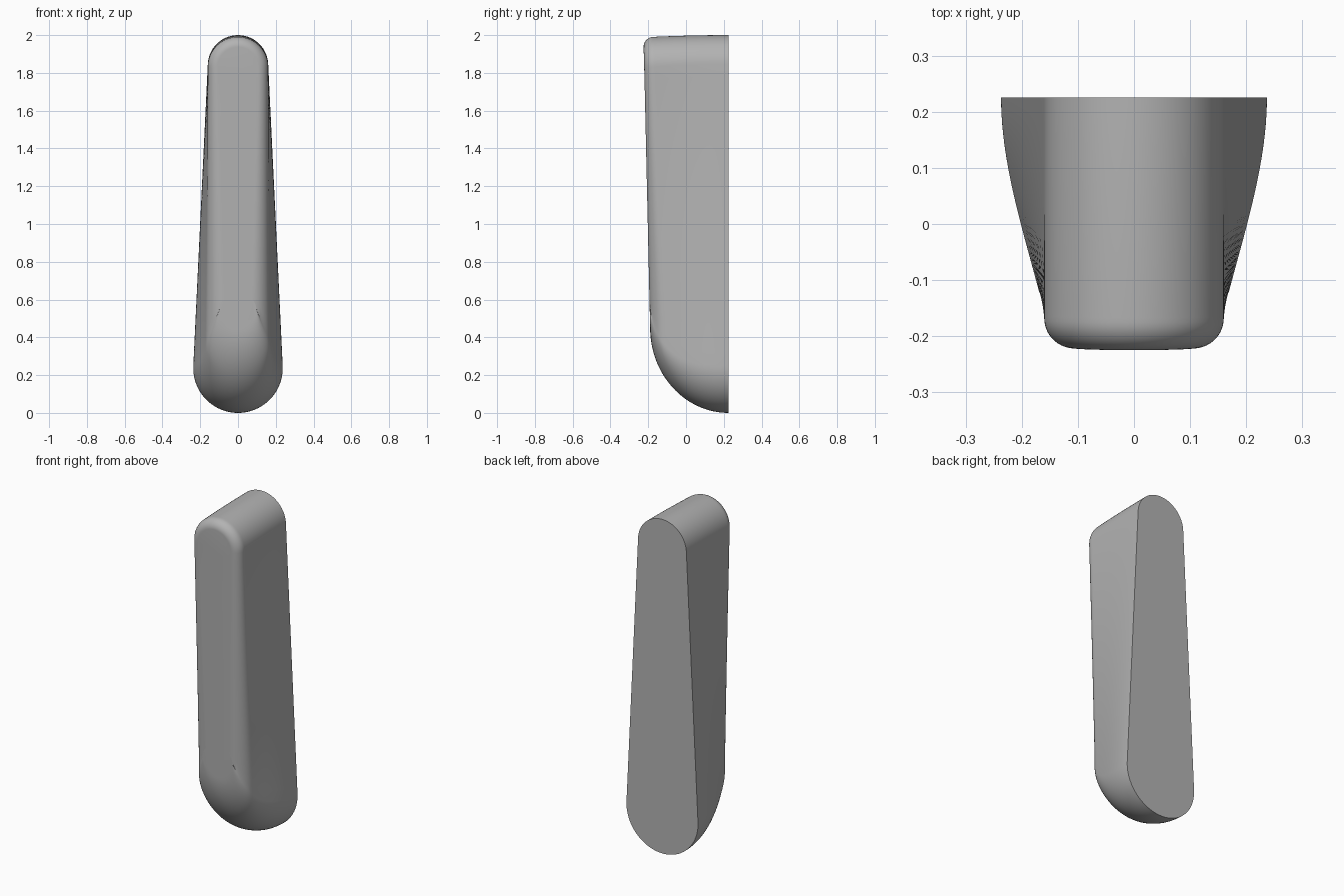
import bpy
import bmesh
from math import sin, cos, asin, pi, sqrt

cube = bpy.data.objects.get("Cube")
if cube:
    bpy.data.objects.remove(cube, do_unlink=True)

BACK, DEPTH = 0.225, 0.45      # back plane and full depth
RISE = 0.45                    # height of the curved underside
BACK_R, FRONT_R, TOP_R = 0.237, 0.152, 0.16
RINGS, ARC, FLANK = 40, 20, 24


def section(t):
    """Half of a tapered, round-ended outline: points with outward normals."""
    ease = t * t * (1.9 - 0.9 * t)
    r = BACK_R + (FRONT_R - BACK_R) * ease
    low = RISE * (1 - sqrt(max(0, 1 - t * t))) + r
    high = 2 - 0.012 * t * t - TOP_R
    tilt = asin((r - TOP_R) / (high - low))
    pts = []
    for i in range(ARC + 1):                       # lower end
        a = -pi / 2 + (tilt + pi / 2) * i / ARC
        pts.append((r * cos(a), low + r * sin(a), cos(a), sin(a)))
    x0, z0 = pts[-1][:2]
    x1, z1 = TOP_R * cos(tilt), high + TOP_R * sin(tilt)
    for i in range(1, FLANK):                      # straight flank
        k = i / FLANK
        pts.append((x0 + (x1 - x0) * k, z0 + (z1 - z0) * k, cos(tilt), sin(tilt)))
    for i in range(ARC + 1):                       # upper end
        a = tilt + (pi / 2 - tilt) * i / ARC
        pts.append((TOP_R * cos(a), high + TOP_R * sin(a), cos(a), sin(a)))
    return pts


def place(t, x, z, nx, nz):
    """Round the front edge, then lean the front face back towards the bottom."""
    height = min(1, max(0, (z - RISE) / (2 - RISE)))
    radius = 0.08 - 0.03 * height
    reach = max(0, radius - (1 - t) * DEPTH)
    inset = radius - sqrt(max(0, radius ** 2 - reach ** 2))
    inset *= 1 + min(0, nz)
    lean = 0.035 * min(1, (2 - z) / (2 - RISE))
    return x - nx * inset, BACK - t * (DEPTH - lean), z - nz * inset


# Loft the body from back to front, with rings closer together at the front
bm = bmesh.new()
rings = []
for j in range(RINGS + 1):
    t = sin(pi / 2 * j / RINGS)
    half = [place(t, *p) for p in section(t)]
    loop = half + [(-x, y, z) for x, y, z in half[-2:0:-1]]
    rings.append([bm.verts.new(p) for p in loop])
for a, b in zip(rings, rings[1:]):
    for i in range(len(a)):
        n = (i + 1) % len(a)
        bm.faces.new((a[i], a[n], b[n], b[i]))
bm.faces.new(rings[0])
bm.faces.new(rings[-1])
bmesh.ops.recalc_face_normals(bm, faces=bm.faces)

mesh = bpy.data.meshes.new("tapered_handle")
bm.to_mesh(mesh)
bm.free()
handle = bpy.data.objects.new("tapered_handle", mesh)
bpy.context.collection.objects.link(handle)

# Plain grey finish
grey = bpy.data.materials.new("plain grey")
grey.use_nodes = True
color = (0.45, 0.45, 0.45, 1)
grey.diffuse_color = color
grey.node_tree.nodes["Principled BSDF"].inputs["Base Color"].default_value = color
mesh.materials.append(grey)

# Smooth sides with a crisp back edge
bpy.ops.object.select_all(action='DESELECT')
handle.select_set(True)
bpy.context.view_layer.objects.active = handle
bpy.ops.object.shade_smooth_by_angle(angle=pi / 6)
